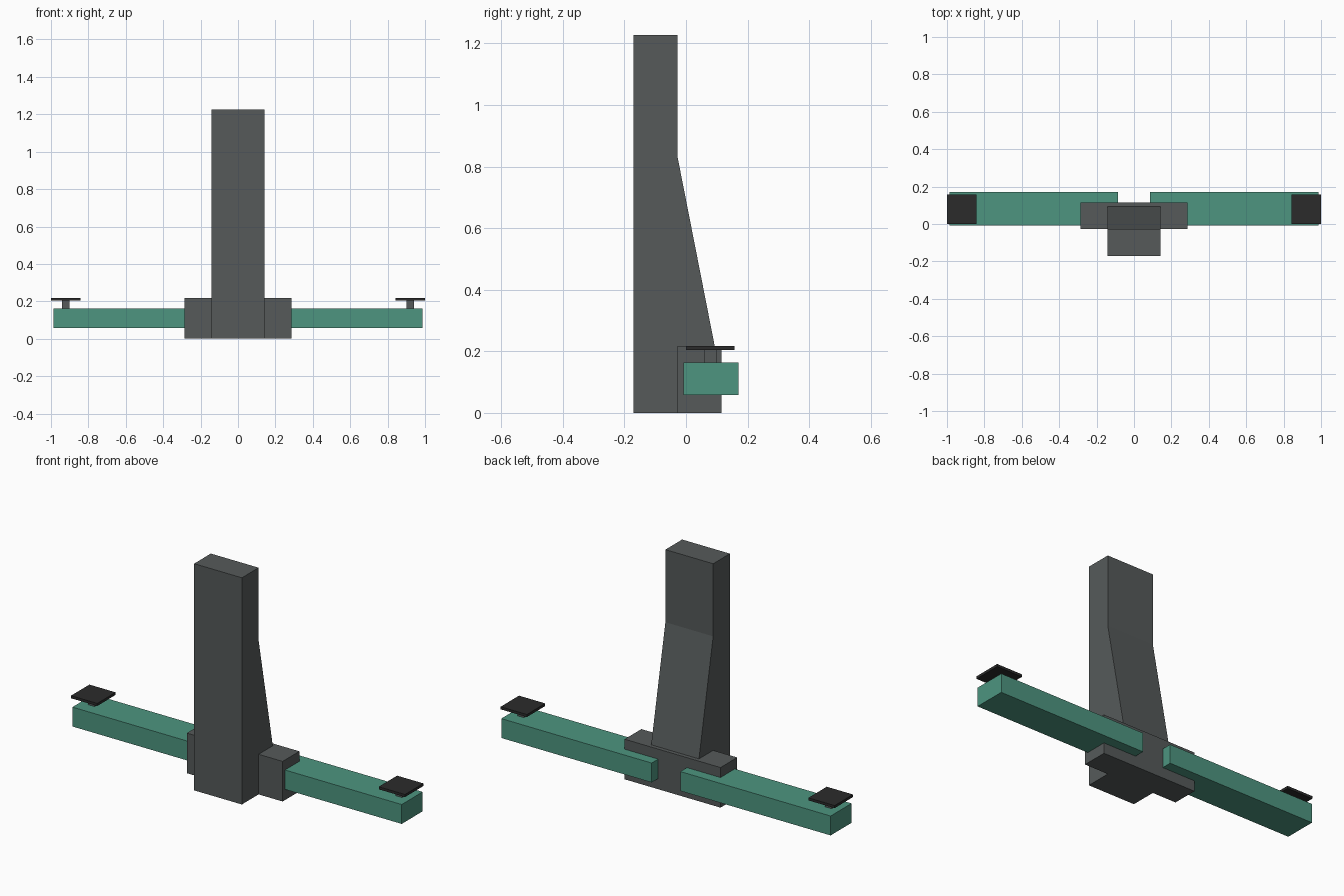
import bpy
import bmesh

cube = bpy.data.objects.get("Cube")
if cube:
    bpy.data.objects.remove(cube, do_unlink=True)


def material(name, rgb):
    m = bpy.data.materials.new(name)
    m.use_nodes = True
    m.diffuse_color = (*rgb, 1)
    m.node_tree.nodes["Principled BSDF"].inputs["Base Color"].default_value = (*rgb, 1)
    return m


GREY = material("slate grey", (0.092, 0.102, 0.102))
GREEN = material("sea green", (0.075, 0.3, 0.215))
BLACK = material("rubber black", (0.024, 0.024, 0.024))


def prism(name, profile, x0, x1, mat):
    """Extrude a (y, z) profile along x from x0 to x1."""
    bm = bmesh.new()
    face = bm.faces.new([bm.verts.new((x0, y, z)) for y, z in profile])
    ext = bmesh.ops.extrude_face_region(bm, geom=[face])
    verts = [g for g in ext["geom"] if isinstance(g, bmesh.types.BMVert)]
    bmesh.ops.translate(bm, verts=verts, vec=(x1 - x0, 0, 0))
    bmesh.ops.recalc_face_normals(bm, faces=bm.faces)
    mesh = bpy.data.meshes.new(name)
    bm.to_mesh(mesh)
    bm.free()
    mesh.materials.append(mat)
    obj = bpy.data.objects.new(name, mesh)
    bpy.context.collection.objects.link(obj)
    return obj


def box(name, x, y, z, mat):
    profile = [(y[0], z[0]), (y[1], z[0]), (y[1], z[1]), (y[0], z[1])]
    return prism(name, profile, x[0], x[1], mat)


# Upright column with a sloping back
prism("column", [(-0.171, 0), (0.095, 0), (0.095, 0.208), (-0.028, 0.834),
                 (-0.028, 1.227), (-0.171, 1.227)], -0.143, 0.143, GREY)

# Cross block that carries the arms
box("base_block", (-0.287, 0.287), (-0.028, 0.115), (0, 0.217), GREY)

# Arms with a stem and a pad at each end
for side, s in (("left", 1), ("right", -1)):
    def span(a, b):
        return sorted((s * a, s * b))
    box(side + "_arm", span(0.086, 0.986), (-0.008, 0.171), (0.058, 0.163), GREEN)
    box(side + "_pad_stem", span(0.901, 0.941), (0.059, 0.099), (0.16, 0.206), GREY)
    box(side + "_pad", span(0.843, 1.0), (0.0, 0.157), (0.204, 0.218), BLACK)
